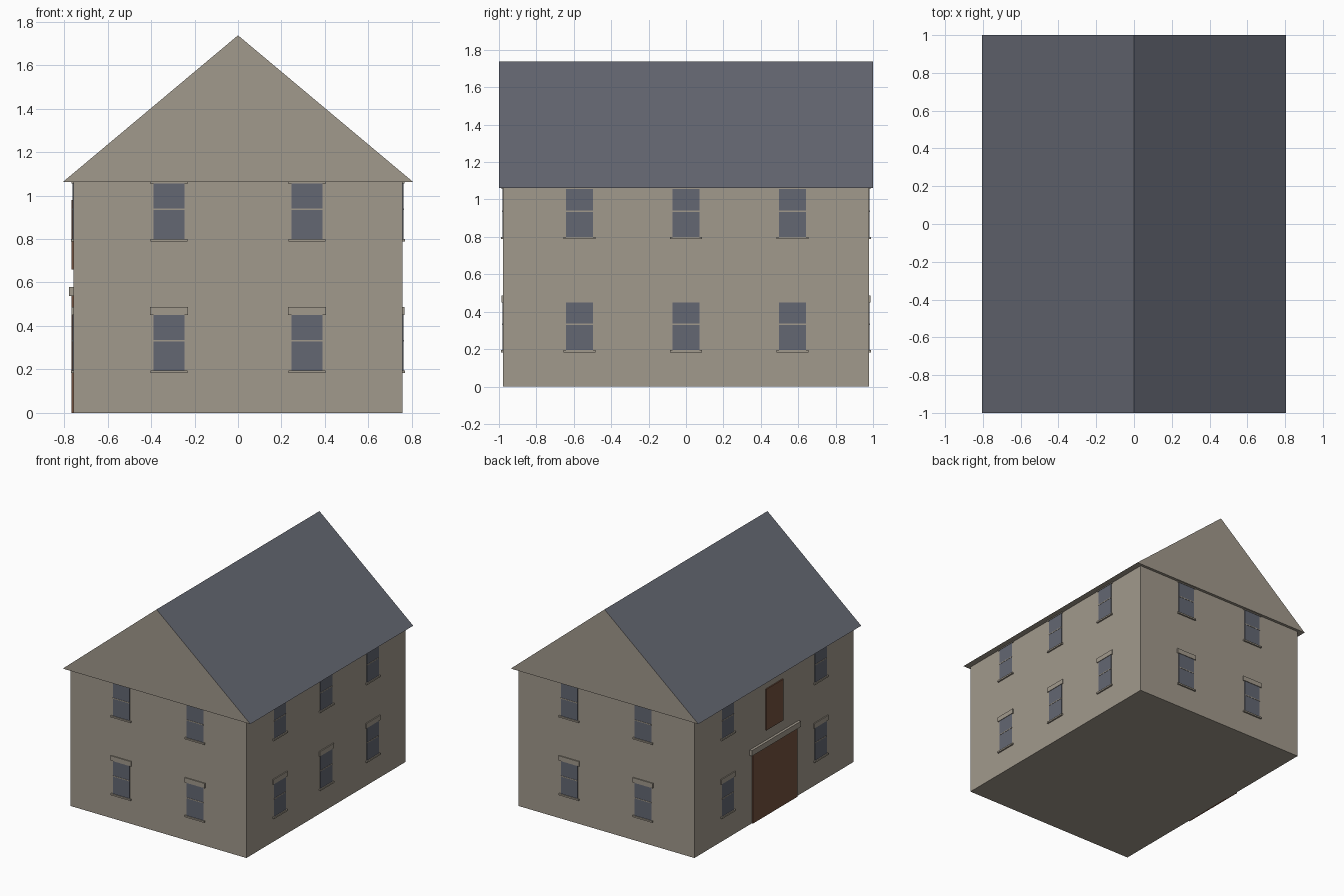
import bpy, bmesh, math
from mathutils import Matrix, Vector

cube = bpy.data.objects.get("Cube")
if cube:
    bpy.data.objects.remove(cube, do_unlink=True)


def material(name, srgb):
    rgb = [(c / 255) ** 2.2 for c in srgb] + [1]
    m = bpy.data.materials.new(name)
    m.use_nodes = True
    m.diffuse_color = rgb
    bsdf = m.node_tree.nodes["Principled BSDF"]
    bsdf.inputs["Base Color"].default_value = rgb
    bsdf.inputs["Roughness"].default_value = 0.9
    return m


stone = material("stone", (160, 152, 139))
slate = material("slate", (100, 103, 113))
glass = material("window_glass", (99, 103, 114))
wood = material("door_wood", (116, 82, 65))

HALF_X, HALF_Y, EAVES = 0.757, 0.978, 1.062


def box(name, lo, hi, mat, turn=0):
    """Box between two corners, turned about the vertical axis."""
    lo, hi = Vector(lo), Vector(hi)
    bm = bmesh.new()
    place = Matrix.Rotation(turn, 4, 'Z') @ Matrix.Translation((lo + hi) / 2)
    bmesh.ops.create_cube(bm, size=1, matrix=place @ Matrix.Diagonal((*(hi - lo), 1)))
    return finish(name, bm, [mat])


def finish(name, bm, mats):
    mesh = bpy.data.meshes.new(name)
    bm.to_mesh(mesh)
    bm.free()
    for m in mats:
        mesh.materials.append(m)
    obj = bpy.data.objects.new(name, mesh)
    bpy.context.collection.objects.link(obj)
    return obj


def panel(name, side, u, half, z0, z1, depth, mat):
    """Slab on one wall: u along the wall, standing out by depth."""
    turn, wall = side
    return box(name, (u - half, -wall - depth, z0), (u + half, -wall + 0.01, z1), mat, turn)


def window(name, side, u, z):
    panel(name + "_glass", side, u, 0.072, z, z + 0.255, 0.004, glass)
    panel(name + "_bar", side, u, 0.072, z + 0.134, z + 0.141, 0.006, stone)
    panel(name + "_sill", side, u, 0.085, z - 0.012, z, 0.012, stone)
    panel(name + "_lintel", side, u, 0.087, z + 0.255, z + 0.292, 0.008, stone)


# Main block
box("walls", (-HALF_X, -HALF_Y, 0), (HALF_X, HALF_Y, EAVES), stone)

# Solid gabled roof: slate slopes, stone gables and underside
bm = bmesh.new()
profile = [(-0.806, EAVES), (0.806, EAVES), (0, 1.737)]
gable = bm.faces.new([bm.verts.new((x, -1, z)) for x, z in profile])
ends = bmesh.ops.extrude_face_region(bm, geom=[gable])["geom"]
bmesh.ops.translate(bm, vec=(0, 2, 0), verts=[v for v in ends if isinstance(v, bmesh.types.BMVert)])
if not gable.is_valid or len(bm.faces) < 5:
    bm.faces.new([v for v in bm.verts if v.co.y < 0])
bmesh.ops.recalc_face_normals(bm, faces=bm.faces)
bm.normal_update()
for f in bm.faces:
    f.material_index = 1 if f.normal.z > 0.3 else 0
finish("roof", bm, [stone, slate])

# Windows on each wall
walls = {
    "front": ((0, HALF_Y), (-0.317, 0.317)),
    "left": ((math.pi / 2, HALF_X), (-0.57, 0, 0.57)),
    "back": ((math.pi, HALF_Y), (-0.317, 0.317)),
    "right": ((-math.pi / 2, HALF_X), (-0.57, 0.57)),
}
for wall_name, (side, columns) in walls.items():
    for floor, z in (("lower", 0.195), ("upper", 0.80)):
        for i, u in enumerate(columns):
            window(f"{wall_name}_{floor}_window_{i + 1}", side, u, z)

# Barn door with its header, and the loft door above
door_side = walls["right"][0]
panel("barn_door", door_side, 0, 0.272, 0, 0.54, 0.009, wood)
panel("barn_door_header", door_side, 0, 0.3, 0.537, 0.58, 0.02, stone)
panel("loft_door", door_side, 0, 0.105, 0.66, 0.98, 0.009, wood)
